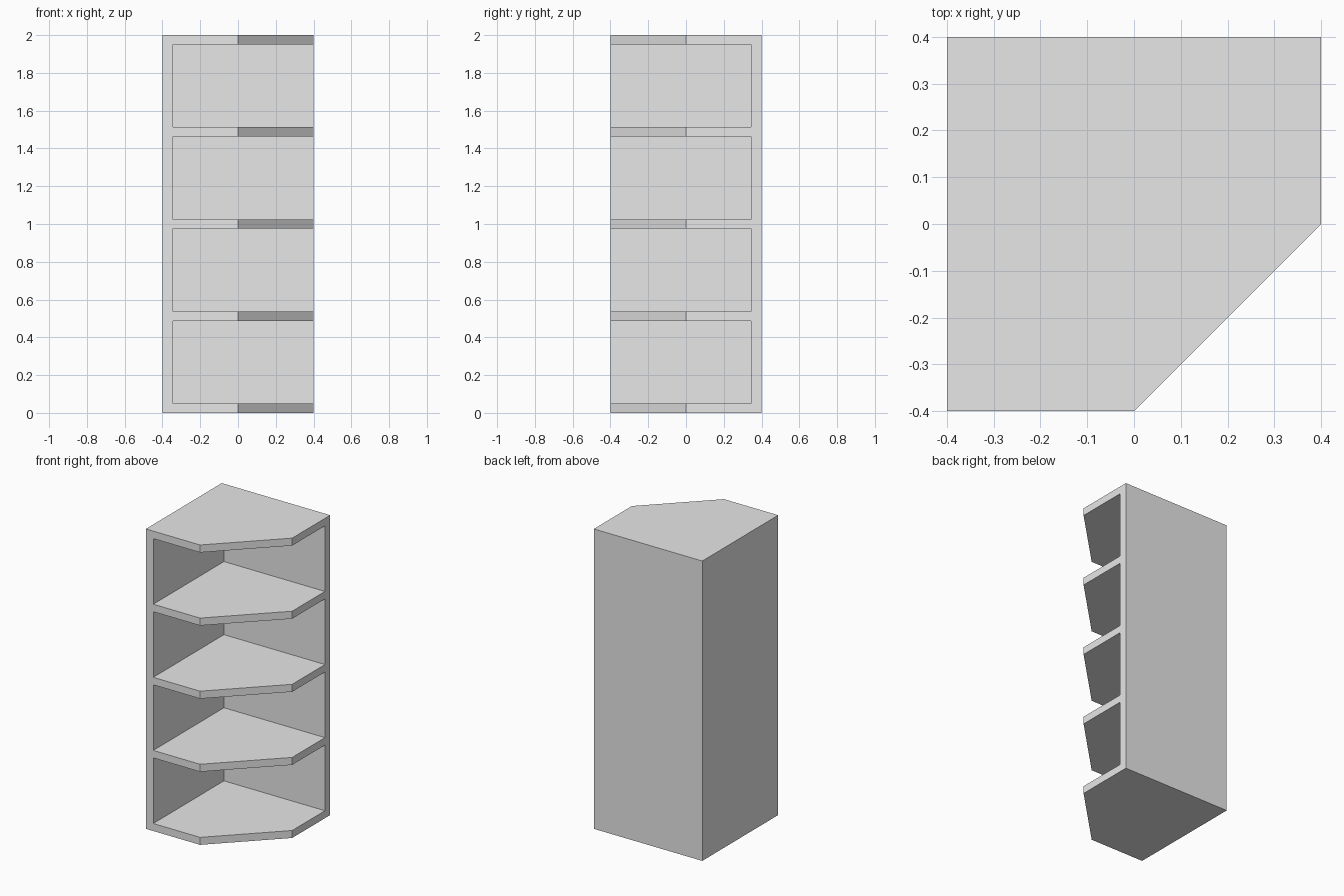
import bpy, bmesh
from mathutils import Matrix

cube = bpy.data.objects.get("Cube")
if cube:
    bpy.data.objects.remove(cube, do_unlink=True)

HALF, HEIGHT = 0.4, 2.0
WALL, BOARD, SHELVES = 0.055, 0.05, 5

grey = bpy.data.materials.new("light_grey")
grey.use_nodes = True
grey.diffuse_color = (0.8, 0.8, 0.8, 1)
grey.node_tree.nodes["Principled BSDF"].inputs["Base Color"].default_value = (0.8, 0.8, 0.8, 1)


def make_object(name, bm):
    bmesh.ops.recalc_face_normals(bm, faces=bm.faces)
    mesh = bpy.data.meshes.new(name)
    bm.to_mesh(mesh)
    bm.free()
    mesh.materials.append(grey)
    obj = bpy.data.objects.new(name, mesh)
    bpy.context.collection.objects.link(obj)
    return obj


# Cabinet body: a square plan with its front left corner cut off
plan = [(-HALF, -HALF), (0, -HALF), (HALF, 0), (HALF, HALF), (-HALF, HALF)]
bm = bmesh.new()
base = bm.faces.new([bm.verts.new((x, y, 0)) for x, y in plan])
top = bmesh.ops.extrude_face_region(bm, geom=[base])["geom"]
bmesh.ops.translate(bm, vec=(0, 0, HEIGHT),
                    verts=[v for v in top if isinstance(v, bmesh.types.BMVert)])
corner_shelf = make_object("corner_shelf", bm)

# Openings between the boards, leaving a back wall and one side wall
pitch = (HEIGHT - BOARD) / (SHELVES - 1)
size = 1.0
bm = bmesh.new()
for i in range(SHELVES - 1):
    place = Matrix.Translation((-HALF + WALL + size / 2, HALF - WALL - size / 2,
                                i * pitch + (pitch + BOARD) / 2))
    bmesh.ops.create_cube(bm, size=1, matrix=place @ Matrix.Diagonal((size, size, pitch - BOARD, 1)))
cutter = make_object("opening_cutter", bm)
cutter.hide_render = True

# Cut the openings and keep the finished mesh only
cut = corner_shelf.modifiers.new("openings", 'BOOLEAN')
cut.operation = 'DIFFERENCE'
cut.solver = 'EXACT'
cut.object = cutter
bpy.context.view_layer.update()
graph = bpy.context.evaluated_depsgraph_get()
finished = bpy.data.meshes.new_from_object(corner_shelf.evaluated_get(graph))
corner_shelf.modifiers.clear()
corner_shelf.data = finished
bpy.data.objects.remove(cutter, do_unlink=True)
